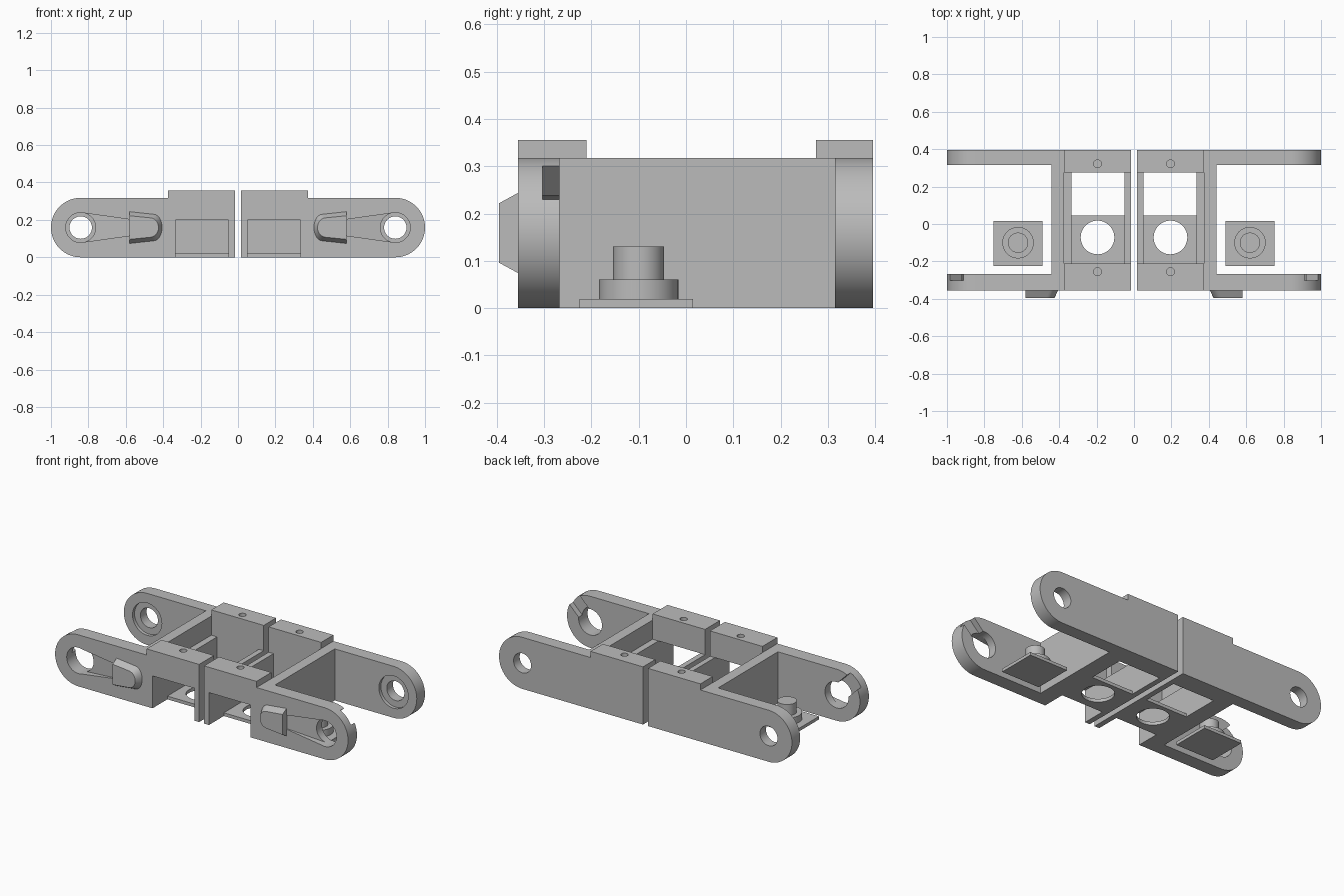
import bpy, bmesh
from math import pi, sin, cos
from mathutils import Vector, Matrix

if "Cube" in bpy.data.objects:
    bpy.data.objects.remove(bpy.data.objects["Cube"], do_unlink=True)

grey = bpy.data.materials.new("plain grey")
grey.use_nodes = True
colour = (0.5, 0.5, 0.5, 1)
grey.diffuse_color = colour
grey.node_tree.nodes["Principled BSDF"].inputs["Base Color"].default_value = colour

# Main dimensions of one half
FRONT, FRONT_IN, BACK_IN, BACK = -0.355, -0.268, 0.315, 0.395
GAP, BLOCK, WALL = 0.017, 0.375, 0.44
ARM_TOP, BLOCK_TOP, R = 0.318, 0.356, 0.159
PIVOT_X = 1 - R
MID_X = 0.195


def finish(name, bm):
    bmesh.ops.recalc_face_normals(bm, faces=bm.faces)
    mesh = bpy.data.meshes.new(name)
    bm.to_mesh(mesh)
    bm.free()
    mesh.materials.append(grey)
    obj = bpy.data.objects.new(name, mesh)
    bpy.context.collection.objects.link(obj)
    return obj


def box(name, x, y, z, turn=None):
    bm = bmesh.new()
    bmesh.ops.create_cube(bm, size=1)
    for v in bm.verts:
        v.co = [a + (b - a) * (c + 0.5) for (a, b), c in zip((x, y, z), v.co)]
    if turn:
        bm.transform(turn)
    return finish(name, bm)


def cylinder(name, r, centre, depth, axis="Z"):
    bm = bmesh.new()
    bmesh.ops.create_cone(bm, cap_ends=True, segments=48, radius1=r, radius2=r, depth=depth)
    if axis == "Y":
        bm.transform(Matrix.Rotation(pi / 2, 4, "X"))
    bm.transform(Matrix.Translation(centre))
    return finish(name, bm)


def hull(name, points):
    bm = bmesh.new()
    for p in points:
        bm.verts.new(p)
    bmesh.ops.convex_hull(bm, input=bm.verts)
    bmesh.ops.dissolve_limit(bm, angle_limit=0.002, verts=bm.verts, edges=bm.edges)
    return finish(name, bm)


def cut(obj, *cutters):
    for c in cutters:
        mod = obj.modifiers.new("cut", "BOOLEAN")
        mod.operation, mod.solver, mod.object = "DIFFERENCE", "EXACT", c
    bpy.context.view_layer.update()
    new = bpy.data.meshes.new_from_object(obj.evaluated_get(bpy.context.evaluated_depsgraph_get()))
    obj.modifiers.clear()
    obj.data = new
    for c in cutters:
        bpy.data.objects.remove(c, do_unlink=True)
    return obj


def arm(name, y0, y1):
    # Straight bar with a round outer end
    bm = bmesh.new()
    outline = [(BLOCK, ARM_TOP), (BLOCK, 0)]
    outline += [(PIVOT_X + R * cos(a), R + R * sin(a))
                for a in (-pi / 2 + pi * i / 32 for i in range(33))]
    face = bm.faces.new([bm.verts.new((x, y0, z)) for x, z in outline])
    side = bmesh.ops.extrude_face_region(bm, geom=[face])["geom"]
    bmesh.ops.translate(bm, vec=(0, y1 - y0, 0),
                        verts=[v for v in side if isinstance(v, bmesh.types.BMVert)])
    return finish(name, bm)


parts = []

# Back arm: small through hole and a round recess on its inner face
parts.append(cut(arm("back_arm", BACK_IN, BACK),
                 cylinder("hole", 0.06, (PIVOT_X, BACK, R), 0.4, "Y"),
                 cylinder("recess", 0.1, (PIVOT_X, BACK_IN, R), 0.04, "Y")))

# Front arm: large hole, diagonal entry slot inside, tapered ramp outside
slot_turn = Matrix.Translation((PIVOT_X, 0, R)) @ Matrix.Rotation(-pi / 4, 4, "Y")
slot = box("slot", (0, 0.3), (-0.303, -0.2), (-0.05, 0.05), slot_turn)
ramp = hull("ramp", [(x, y, R + s * h)
                     for x, h, depth in ((0.57, 0.042, 0.006), (PIVOT_X, 0.08, 0.045))
                     for y in (FRONT - 0.05, FRONT + depth) for s in (-1, 1)])
parts.append(cut(arm("front_arm", FRONT, FRONT_IN),
                 cylinder("hole", 0.08, (PIVOT_X, FRONT, R), 0.4, "Y"), slot, ramp))


# Raised bevelled pad with a rounded nose
def pad_outline(y, x_end, h_end, h_nose, nose):
    ring = [(x_end, y, R + s * h_end) for s in (-1, 1)]
    for i in range(13):
        a = pi / 2 + pi * i / 12
        ring.append((nose + 0.045 + 0.045 * cos(a), y, R + h_nose * sin(a)))
    return ring


parts.append(hull("front_pad", pad_outline(FRONT + 0.002, 0.58, 0.086, 0.072, 0.405)
                  + pad_outline(-0.395, 0.58, 0.063, 0.052, 0.425)))

# Raised blocks with screw holes; the front one is open underneath
parts.append(cut(box("front_block", (GAP, BLOCK), (FRONT, -0.21), (0, BLOCK_TOP)),
                 box("opening", (0.05, 0.335), (-0.5, 0), (-0.1, 0.2)),
                 cylinder("screw", 0.021, (MID_X, -0.255, BLOCK_TOP), 0.16)))
parts.append(cut(box("back_block", (GAP, BLOCK), (0.275, BACK), (0, BLOCK_TOP)),
                 cylinder("screw", 0.021, (MID_X, 0.322, BLOCK_TOP), 0.16)))

# Cross wall, low side ledges and the pierced floor plate
parts.append(box("cross_wall", (BLOCK, WALL), (FRONT_IN, BACK_IN), (0, ARM_TOP)))
parts.append(box("inner_ledge", (GAP, 0.05), (-0.21, 0.275), (0, 0.2)))
parts.append(box("outer_ledge", (0.335, BLOCK), (-0.21, 0.275), (0, 0.2)))
parts.append(cut(box("floor_plate", (0.05, 0.335), (-0.21, 0.045), (0, 0.02)),
                 cylinder("floor_hole", 0.09, (MID_X, -0.072, 0), 0.2)))

# Separate stepped peg on a square base
PEG = Vector((0.62, -0.1, 0))
parts.append(box("peg_base", (0.49, 0.75), (-0.225, 0.015), (0, 0.019)))
parts.append(cylinder("peg_collar", 0.084, PEG + Vector((0, 0, 0.04)), 0.042))
parts.append(cylinder("peg_pin", 0.054, PEG + Vector((0, 0, 0.095)), 0.07))

# Mirror every part to the other half and shade
bpy.ops.object.select_all(action="DESELECT")
for part in parts:
    mirror = part.modifiers.new("mirror", "MIRROR")
    mirror.use_axis[0] = True
    mirror.use_mirror_merge = False
    part.select_set(True)
bpy.context.view_layer.objects.active = parts[0]
bpy.ops.object.shade_smooth_by_angle(angle=0.5)
